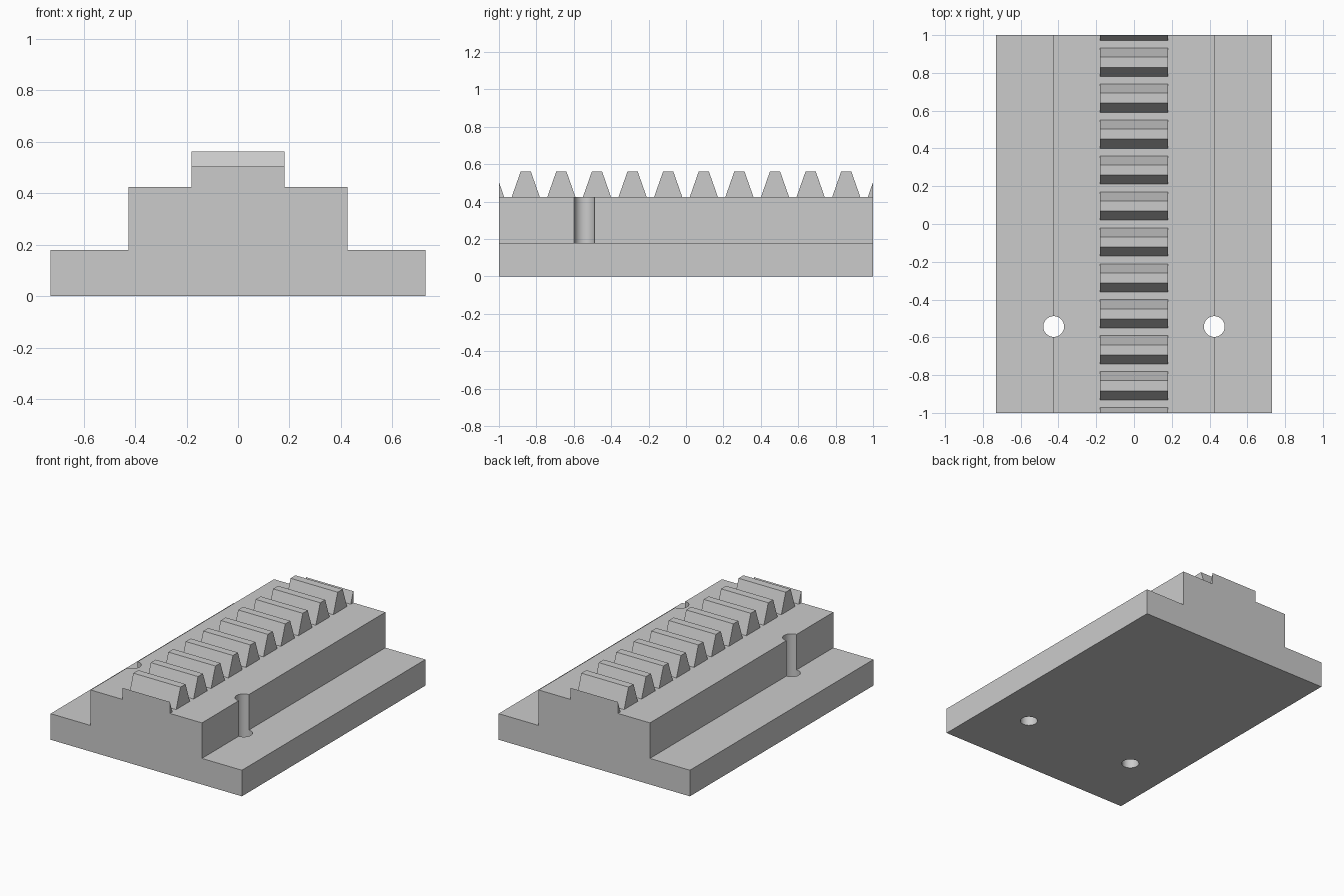
import bpy
import bmesh
import math

if "Cube" in bpy.data.objects:
    bpy.data.objects.remove(bpy.data.objects["Cube"])

grey = bpy.data.materials.new("light grey")
grey.use_nodes = True
colour = (0.6, 0.6, 0.6, 1)
grey.diffuse_color = colour
grey.node_tree.nodes["Principled BSDF"].inputs["Base Color"].default_value = colour


def make_object(name, bm):
    bmesh.ops.recalc_face_normals(bm, faces=bm.faces)
    mesh = bpy.data.meshes.new(name)
    bm.to_mesh(mesh)
    bm.free()
    mesh.materials.append(grey)
    ob = bpy.data.objects.new(name, mesh)
    bpy.context.collection.objects.link(ob)
    return ob


def add_prism(bm, points, offset):
    face = bm.faces.new([bm.verts.new(p) for p in points])
    ext = bmesh.ops.extrude_face_region(bm, geom=[face])
    verts = [v for v in ext["geom"] if isinstance(v, bmesh.types.BMVert)]
    bmesh.ops.translate(bm, verts=verts, vec=offset)


def combine(target, tool, operation):
    mod = target.modifiers.new(operation, "BOOLEAN")
    mod.operation = operation
    mod.solver = "EXACT"
    mod.object = tool
    tool.hide_render = True
    bpy.context.view_layer.objects.active = target
    bpy.ops.object.modifier_apply(modifier=mod.name)
    bpy.data.objects.remove(tool)


# Stepped base, extruded along y
base_w, body_w, rack_w = 0.73, 0.425, 0.18
ledge, deck, tip = 0.18, 0.425, 0.562
half = [(base_w, 0), (base_w, ledge), (body_w, ledge), (body_w, deck)]
outline = half + [(-x, z) for x, z in reversed(half)]
bm = bmesh.new()
add_prism(bm, [(x, -1, z) for x, z in outline], (0, 2, 0))
body = make_object("rack_body", bm)

# Rack teeth, rooted inside the base
pitch, root_half, tip_half, sunk = 0.1904, 0.075, 0.027, 0.3
bm = bmesh.new()
for i in range(10):
    y = (i - 4.5) * pitch
    tooth = [(y - root_half, sunk), (y + root_half, sunk), (y + root_half, deck),
             (y + tip_half, tip), (y - tip_half, tip), (y - root_half, deck)]
    add_prism(bm, [(-rack_w, a, z) for a, z in tooth], (2 * rack_w, 0, 0))

# Teeth cut off by the two ends
root = 5.5 * pitch - root_half
cut_z = deck + (1 - root) * (tip - deck) / (root_half - tip_half)
for s in (-1, 1):
    stub = [(s, sunk), (s * root, sunk), (s * root, deck), (s, cut_z)]
    add_prism(bm, [(-rack_w, a, z) for a, z in stub], (2 * rack_w, 0, 0))
combine(body, make_object("rack_teeth", bm), "UNION")

# Bolt holes centred on the edges of the raised step
bm = bmesh.new()
for s in (-1, 1):
    ring = [(s * body_w + 0.055 * math.cos(a), -0.543 + 0.055 * math.sin(a), -0.1)
            for a in (math.tau * k / 48 for k in range(48))]
    add_prism(bm, ring, (0, 0, 1))
combine(body, make_object("hole_cutter", bm), "DIFFERENCE")

bpy.ops.object.select_all(action="DESELECT")
body.select_set(True)
bpy.context.view_layer.objects.active = body
bpy.ops.object.shade_smooth_by_angle(angle=math.radians(30))
